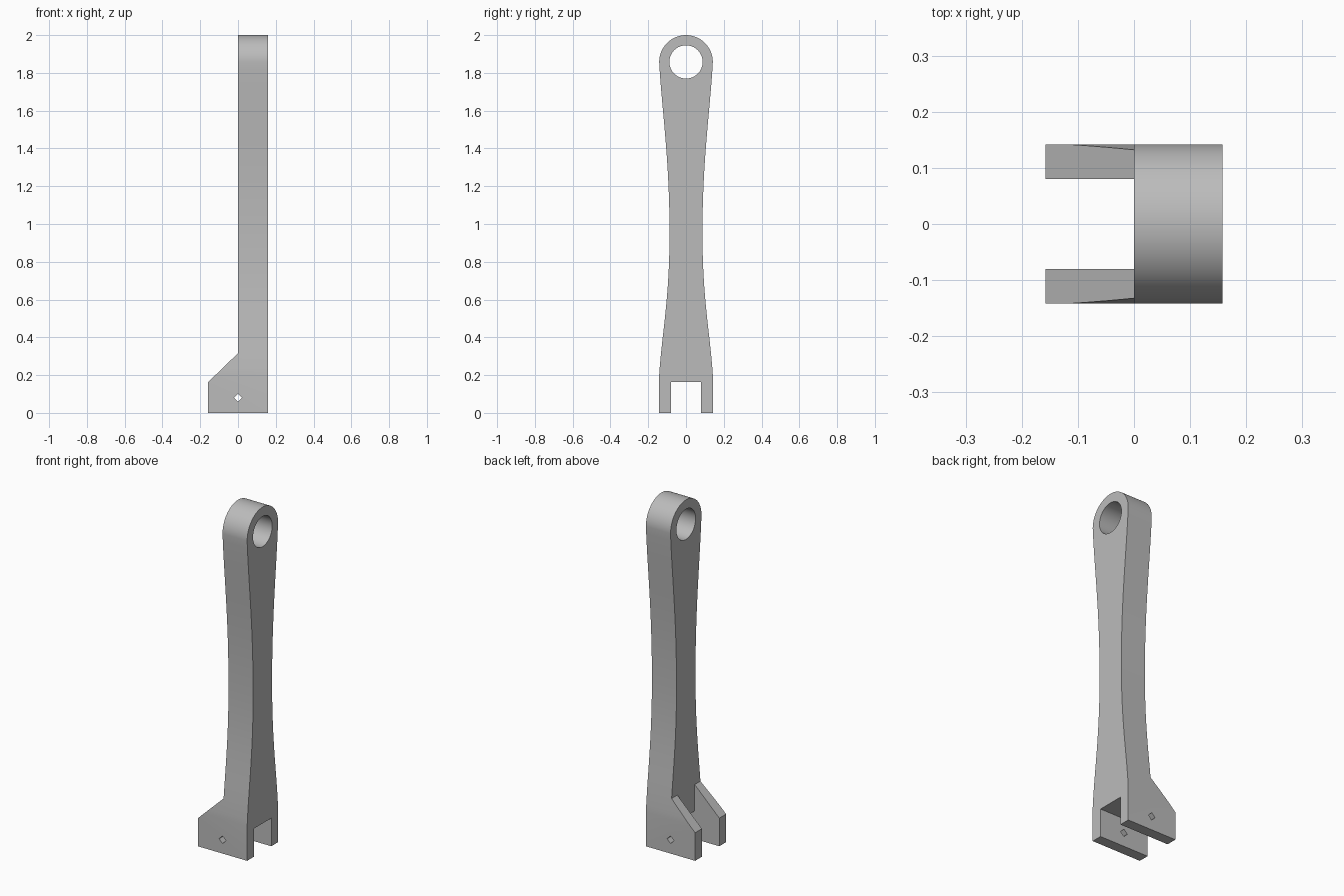
import bpy, bmesh, math
from mathutils import Vector
from mathutils.geometry import interpolate_bezier

cube = bpy.data.objects.get("Cube")
if cube:
    bpy.data.objects.remove(cube, do_unlink=True)

HALF = 0.158          # half thickness along x
WIDE = 0.142          # half width at both ends
EYE_Z = 2 - WIDE      # centre of the top eye
SLOT = 0.08           # half width of the fork slot

grey = bpy.data.materials.new("plain grey")
grey.use_nodes = True
colour = (0.5, 0.5, 0.5, 1)
grey.diffuse_color = colour
grey.node_tree.nodes["Principled BSDF"].inputs["Base Color"].default_value = colour


def prism(name, points, axis, low, high):
    """Extrude a closed outline: (y, z) points along x, or (x, z) points along y."""
    def place(p, d):
        return (d, p[0], p[1]) if axis == "x" else (p[0], d, p[1])
    bm = bmesh.new()
    face = bm.faces.new([bm.verts.new(place(p, low)) for p in points])
    grown = bmesh.ops.extrude_face_region(bm, geom=[face])
    shift = Vector(place((0, 0), high - low))
    bmesh.ops.translate(bm, vec=shift,
                        verts=[v for v in grown["geom"] if isinstance(v, bmesh.types.BMVert)])
    bmesh.ops.recalc_face_normals(bm, faces=bm.faces)
    mesh = bpy.data.meshes.new(name)
    bm.to_mesh(mesh)
    bm.free()
    mesh.materials.append(grey)
    obj = bpy.data.objects.new(name, mesh)
    bpy.context.collection.objects.link(obj)
    return obj


def ring(radius, centre_z, count):
    return [(radius * math.cos(math.tau * i / count),
             centre_z + radius * math.sin(math.tau * i / count)) for i in range(count)]


def flank(*handles):
    return [(p.x, p.y) for p in interpolate_bezier(*[Vector(h) for h in handles], 20)]


# Outline of the arm: straight foot, waisted flank, round eye, then mirrored
waist = (0.087, 0.95)
side = [(WIDE, 0)]
side += flank((WIDE, 0.2), (0.128, 0.42), (0.087, 0.6), waist)
side += flank(waist, (0.087, 1.35), (0.128, 1.6), (WIDE, EYE_Z))[1:]
side += [(WIDE * math.cos(a), EYE_Z + WIDE * math.sin(a))
         for a in (math.pi / 2 * i / 16 for i in range(1, 16))]
outline = side + [(0, 2)] + [(-y, z) for y, z in reversed(side)]
arm = prism("forked_lever_arm", outline, "x", -HALF, HALF)

# Cutters: sloped relief behind the arm, fork slot, eye bore, pin hole
relief = [(0, 2 * HALF), (-HALF - 0.1, HALF - 0.1 + 0.1), (-HALF - 0.1, 2.1), (0, 2.1)]
relief[1:2] = [(-HALF, 0.163), (-HALF - 0.1, 0.163)]
slot = [(-0.3, -0.1), (0.3, -0.1), (0.3, 0.163), (0, 0.163), (0, 0.5), (-0.3, 0.5)]
cutters = [
    prism("relief_cutter", relief, "y", -0.3, 0.3),
    prism("slot_cutter", slot, "y", -SLOT, SLOT),
    prism("eye_cutter", ring(0.088, EYE_Z, 64), "x", -0.3, 0.3),
    prism("pin_cutter", ring(0.022, 0.08, 4), "y", -0.3, 0.3),
]
bpy.context.view_layer.objects.active = arm
for cutter in cutters:
    cut = arm.modifiers.new(cutter.name, "BOOLEAN")
    cut.operation = "DIFFERENCE"
    cut.solver = "EXACT"
    cut.object = cutter
    bpy.ops.object.modifier_apply(modifier=cut.name)
    bpy.data.objects.remove(cutter, do_unlink=True)

# Smooth the curved sides, keep the edges crisp
bpy.ops.object.select_all(action="DESELECT")
arm.select_set(True)
bpy.ops.object.shade_smooth_by_angle(angle=math.radians(25))
